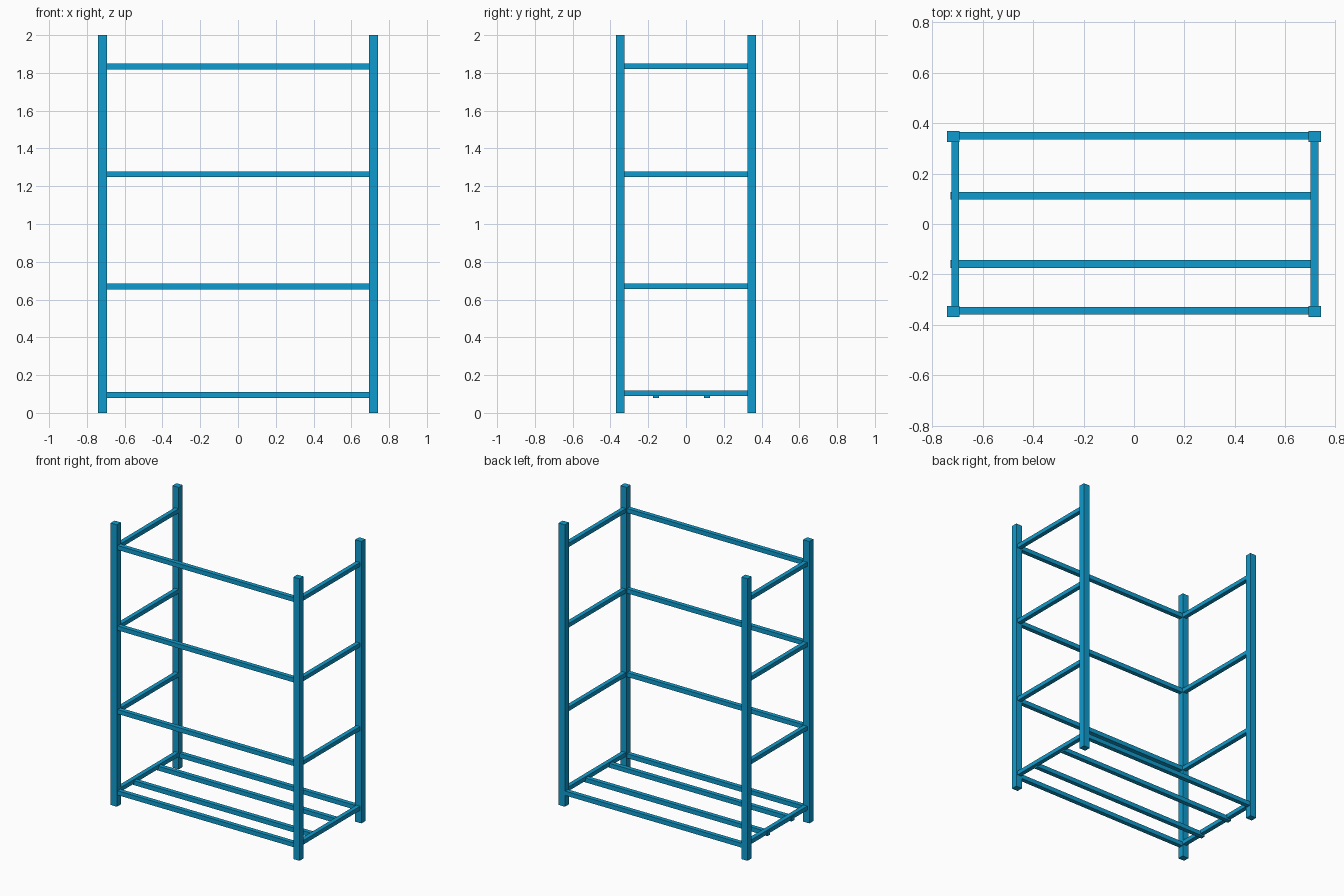
import bpy

cube = bpy.data.objects.get("Cube")
if cube:
    bpy.data.objects.remove(cube, do_unlink=True)

# Painted blue metal
blue = bpy.data.materials.new("blue_paint")
blue.use_nodes = True
colour = (0.005, 0.33, 0.61, 1)
blue.diffuse_color = colour
blue.node_tree.nodes["Principled BSDF"].inputs["Base Color"].default_value = colour


def bar(name, xs, ys, zs):
    """Straight square bar spanning the given x, y and z ranges."""
    spans = (xs, ys, zs)
    bpy.ops.mesh.primitive_cube_add(size=1, location=[(a + b) / 2 for a, b in spans])
    obj = bpy.context.object
    obj.name = name
    obj.scale = [b - a for a, b in spans]
    bpy.ops.object.transform_apply(location=False, rotation=False, scale=True)
    obj.data.materials.append(blue)
    return obj


def around(centre, size):
    return (centre - size / 2, centre + size / 2)


POST_X, POST_Y, TUBE = 0.717, 0.347, 0.031
LOW, HIGH = 0.094, (0.67, 1.263, 1.834)

# Corner posts
for side, sx in (("right", -1), ("left", 1)):
    for end, sy in (("front", -1), ("back", 1)):
        bar(f"{end}_{side}_post", around(sx * POST_X, 0.049),
            around(sy * POST_Y, 0.045), (0, 2))

# Side rails between front and back posts
for side, x in (("right", -0.709), ("left", 0.715)):
    for i, z in enumerate((LOW + 0.01,) + HIGH):
        bar(f"{side}_rail_{i + 1}", around(x, TUBE), (-0.335, 0.335), around(z, 0.029))

# Long front rails at every level
for i, z in enumerate((LOW,) + HIGH):
    bar(f"front_rail_{i + 1}", (-0.71, 0.71), around(-0.344, TUBE), around(z, 0.031))

# Bottom back rail and the two base slats under the side rails
bar("back_bottom_rail", (-0.71, 0.71), around(0.35, TUBE), around(LOW, 0.031))
for i, y in enumerate((-0.159, 0.112)):
    bar(f"base_slat_{i + 1}", (-0.728, 0.71), around(y, TUBE), around(LOW, 0.031))
